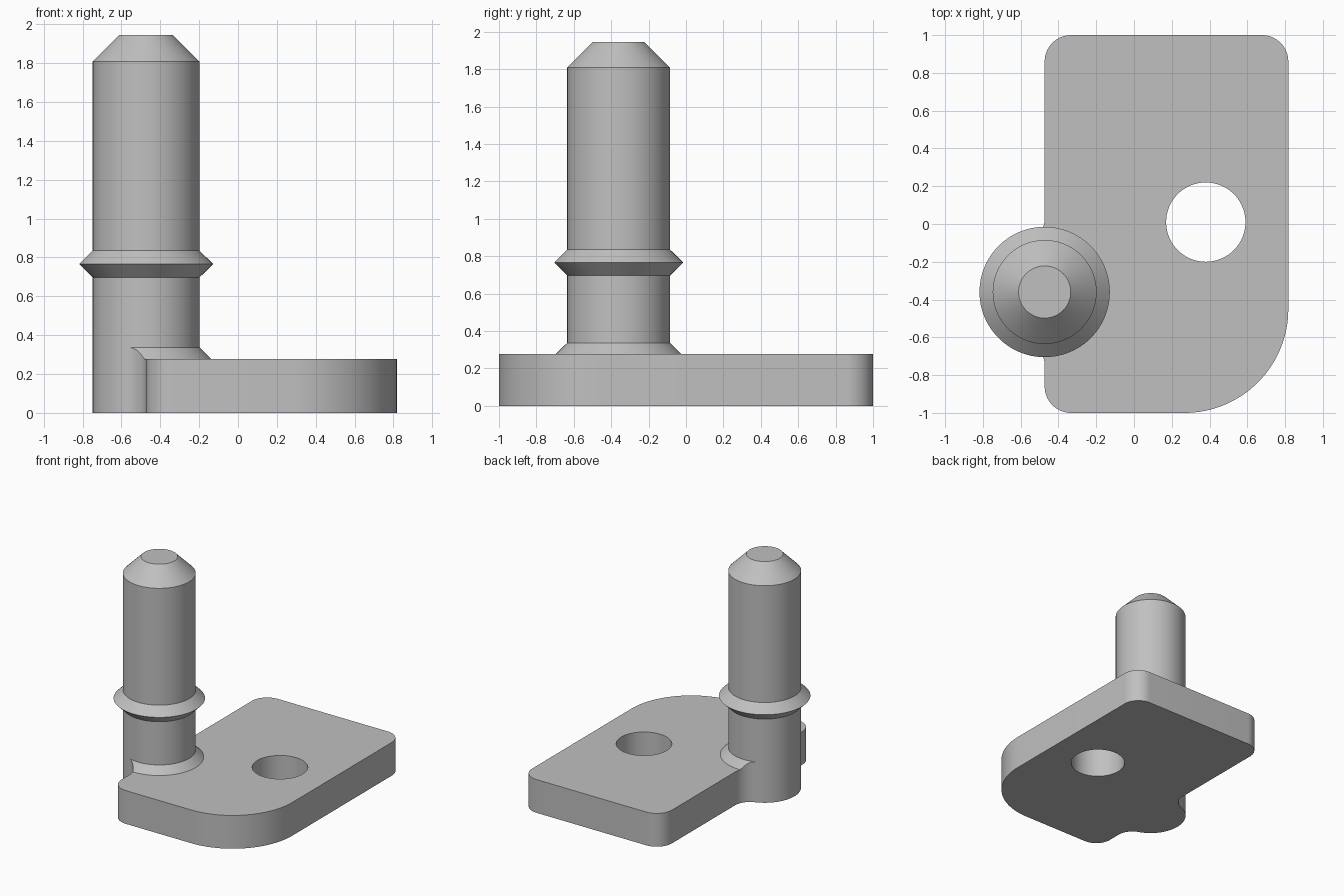
import bpy
import bmesh
from math import sin, cos, pi, atan2, sqrt, radians
from mathutils import Vector

cube = bpy.data.objects.get("Cube")
if cube:
    bpy.data.objects.remove(cube, do_unlink=True)

# Main dimensions
LEFT, RIGHT, FRONT, BACK = -0.473, 0.817, -1.0, 1.0
PLATE_H = 0.277
PIN_X, PIN_Y, PIN_R = LEFT, -0.36, 0.275
FILLET = 0.14                                    # blend between plate edge and pin
REACH = sqrt(PIN_R ** 2 + 2 * PIN_R * FILLET)    # blend centre offset along the edge
WELD = 0.06

steel = bpy.data.materials.new("plain_grey_steel")
steel.use_nodes = True
grey = (0.53, 0.53, 0.53, 1)
steel.diffuse_color = grey
steel.node_tree.nodes["Principled BSDF"].inputs["Base Color"].default_value = grey


def finish(name, bm):
    bmesh.ops.recalc_face_normals(bm, faces=bm.faces)
    mesh = bpy.data.meshes.new(name)
    bm.to_mesh(mesh)
    bm.free()
    mesh.materials.append(steel)
    obj = bpy.data.objects.new(name, mesh)
    bpy.context.collection.objects.link(obj)
    bpy.ops.object.select_all(action='DESELECT')
    obj.select_set(True)
    bpy.context.view_layer.objects.active = obj
    bpy.ops.object.shade_smooth_by_angle(angle=radians(30))
    return obj


def arc(cx, cy, r, start, end, steps):
    angles = [start + (end - start) * i / steps for i in range(steps + 1)]
    return [(cx + r * cos(a), cy + r * sin(a)) for a in angles]


def add_loop(bm, points):
    verts = [bm.verts.new((x, y, 0)) for x, y in points]
    return [bm.edges.new((v, verts[i - 1])) for i, v in enumerate(verts)]


# Plate: rounded outline, concave blends into the pin, one round hole
def corner(x, y, r, start, steps):
    sx, sy = (1 if x < 0 else -1), (1 if y < 0 else -1)
    return arc(x + sx * r, y + sy * r, r, start, start + pi / 2, steps)


turn = atan2(REACH, FILLET)
blend_x = LEFT - FILLET
outline = corner(LEFT, FRONT, 0.14, pi, 16)
outline += corner(RIGHT, FRONT, 0.55, -pi / 2, 32)
outline += corner(RIGHT, BACK, 0.14, 0, 16)
outline += corner(LEFT, BACK, 0.14, pi / 2, 16)
outline += arc(blend_x, PIN_Y + REACH, FILLET, 0, -turn, 20)
outline += [(PIN_X, PIN_Y + 0.1), (PIN_X, PIN_Y - 0.1)]
outline += arc(blend_x, PIN_Y - REACH, FILLET, turn, 0, 20)

bm = bmesh.new()
edges = add_loop(bm, outline)
edges += add_loop(bm, arc(0.38, 0.01, 0.21, 0, 2 * pi, 64)[:-1])
bmesh.ops.triangle_fill(bm, edges=edges, use_beauty=True)
top = bmesh.ops.extrude_face_region(bm, geom=bm.faces[:])["geom"]
bmesh.ops.translate(bm, vec=(0, 0, PLATE_H),
                    verts=[g for g in top if isinstance(g, bmesh.types.BMVert)])
finish("base_plate", bm)

# Pin: turned profile with a double-sloped collar and a chamfered tip
profile = [(0, 0), (PIN_R, 0), (PIN_R, 0.697), (0.345, 0.766), (PIN_R, 0.835),
           (PIN_R, 1.808), (0.138, 1.945), (0, 1.945)]
bm = bmesh.new()
verts = [bm.verts.new((PIN_X + r, PIN_Y, z)) for r, z in profile]
lines = [bm.edges.new(pair) for pair in zip(verts, verts[1:])]
bmesh.ops.spin(bm, geom=verts + lines, cent=(PIN_X, PIN_Y, 0), axis=(0, 0, 1),
               angle=2 * pi, steps=96)
bmesh.ops.remove_doubles(bm, verts=bm.verts, dist=0.0001)
finish("pin", bm)

# Weld bead: sloped ring around the pin, trimmed by the plate blends
limit = atan2(REACH, -FILLET)
steps = 96
bm = bmesh.new()
rows = []
for i in range(steps + 1):
    a = limit * (2 * i / steps - 1)
    ray = Vector((cos(a), sin(a)))
    radius = PIN_R + WELD
    if abs(a) > pi / 2:
        along = ray.dot(Vector((-FILLET, REACH if a > 0 else -REACH)))
        radius = min(radius, along - sqrt(max(0, along ** 2 - REACH ** 2)))
    slope_z = PLATE_H + PIN_R + WELD - radius
    section = [(PIN_R - 0.005, PLATE_H + WELD), (PIN_R, PLATE_H + WELD),
               (radius + 0.0002, slope_z), (radius + 0.0002, PLATE_H - 0.0005)]
    rows.append([bm.verts.new((PIN_X + r * ray.x, PIN_Y + r * ray.y, z))
                 for r, z in section])
for a, b in zip(rows, rows[1:]):
    for k in range(3):
        bm.faces.new((a[k], b[k], b[k + 1], a[k + 1]))
weld = finish("weld_bead", bm)
